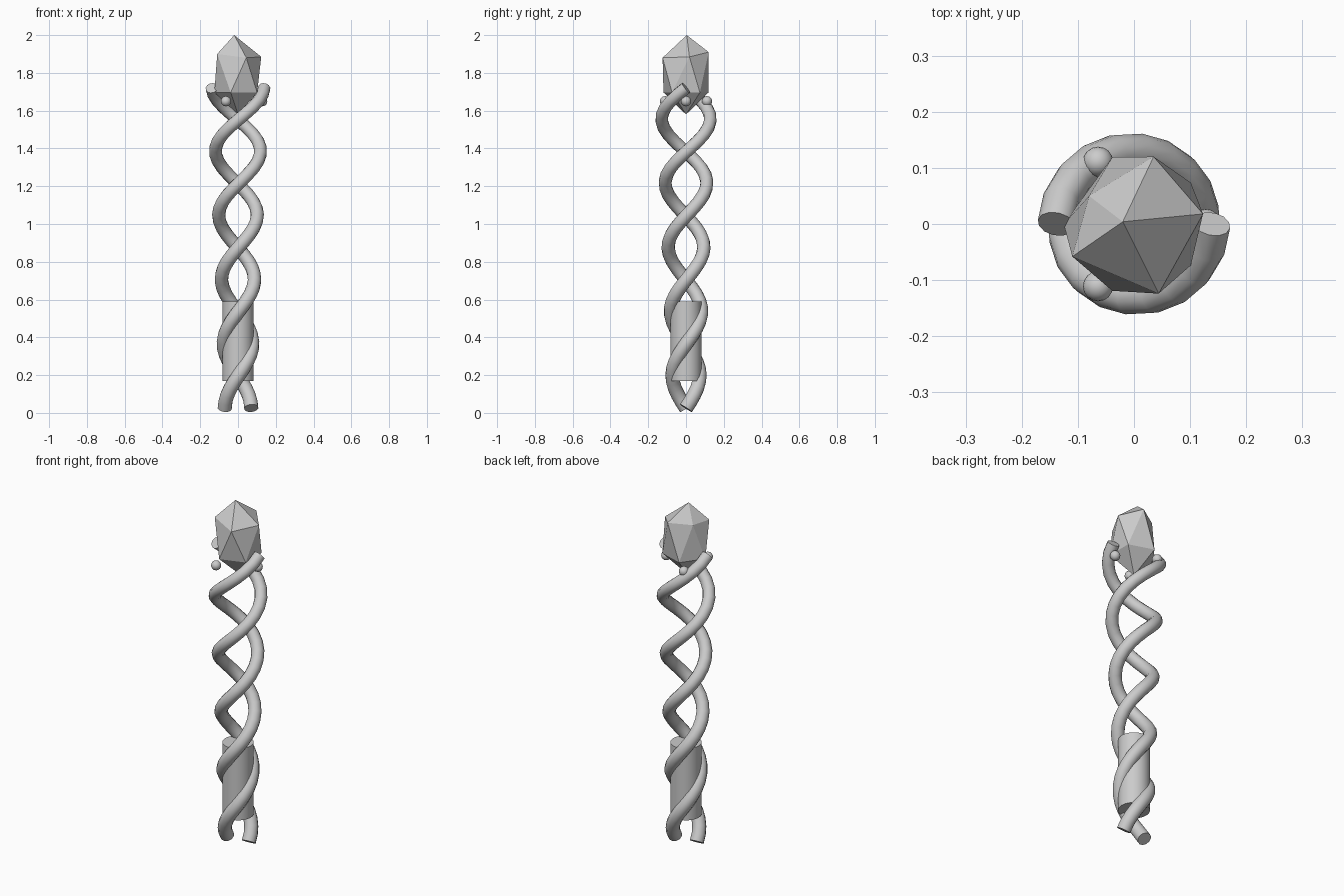
import bpy, bmesh, math
from mathutils import Vector

if "Cube" in bpy.data.objects:
    bpy.data.objects.remove(bpy.data.objects["Cube"])


def smooth(obj, angle=40):
    bpy.ops.object.select_all(action='DESELECT')
    obj.select_set(True)
    bpy.context.view_layer.objects.active = obj
    bpy.ops.object.shade_smooth_by_angle(angle=math.radians(angle))


# Twisted shaft: two strands, 2.5 turns, widening towards the top
def strand(name, phase, n=48):
    curve = bpy.data.curves.new(name, 'CURVE')
    curve.dimensions = '3D'
    curve.bevel_depth = 1.0
    curve.bevel_resolution = 4
    curve.use_fill_caps = True
    spline = curve.splines.new('POLY')
    spline.points.add(n)
    for i, p in enumerate(spline.points):
        t = i / n
        a = phase + 5 * math.pi * t
        r = 0.07 + 0.069 * t ** 1.5
        p.co = (r * math.cos(a), r * math.sin(a), 0.025 + 1.695 * t, 1)
        p.radius = 0.038 - 0.005 * t
    obj = bpy.data.objects.new(name, curve)
    bpy.context.collection.objects.link(obj)
    bpy.ops.object.select_all(action='DESELECT')
    obj.select_set(True)
    bpy.context.view_layer.objects.active = obj
    bpy.ops.object.convert(target='MESH')
    smooth(bpy.context.object)


strand("shaft_strand_a", math.pi)
strand("shaft_strand_b", 0)

# Grip
bpy.ops.mesh.primitive_cylinder_add(vertices=32, radius=0.083, depth=0.42,
                                    location=(0, 0, 0.38))
grip = bpy.context.object
grip.name = "grip"
smooth(grip)

# Crystal: stretched icosahedron with slightly irregular points
bpy.ops.mesh.primitive_ico_sphere_add(subdivisions=1, radius=1, location=(0, 0, 0))
crystal = bpy.context.object
crystal.name = "crystal"
for v in crystal.data.vertices:
    v.co = Vector((v.co.x * 0.14, v.co.y * 0.14, v.co.z * 0.21 + 1.79))
nudges = [((0, 0, 2.0), (-0.02, 0.004, 2.0)),
          ((0.039, 0.119, 1.884), (0.035, 0.12, 1.91)),
          ((0.125, 0, 1.884), (0.123, 0.018, 1.885)),
          ((0.039, -0.119, 1.884), (0.044, -0.124, 1.88)),
          ((-0.101, -0.074, 1.884), (-0.11, -0.058, 1.9)),
          ((-0.101, 0.074, 1.884), (-0.08, 0.05, 1.9))]
for old, new in nudges:
    near = min(crystal.data.vertices, key=lambda v: (v.co - Vector(old)).length)
    near.co = new

# Small beads holding the crystal
for i in range(3):
    a = i * math.tau / 3
    bpy.ops.mesh.primitive_uv_sphere_add(
        segments=16, ring_count=10, radius=0.027,
        location=(0.128 * math.cos(a), 0.128 * math.sin(a), 1.65))
    bead = bpy.context.object
    bead.name = f"crystal_bead_{i + 1}"
    smooth(bead)
